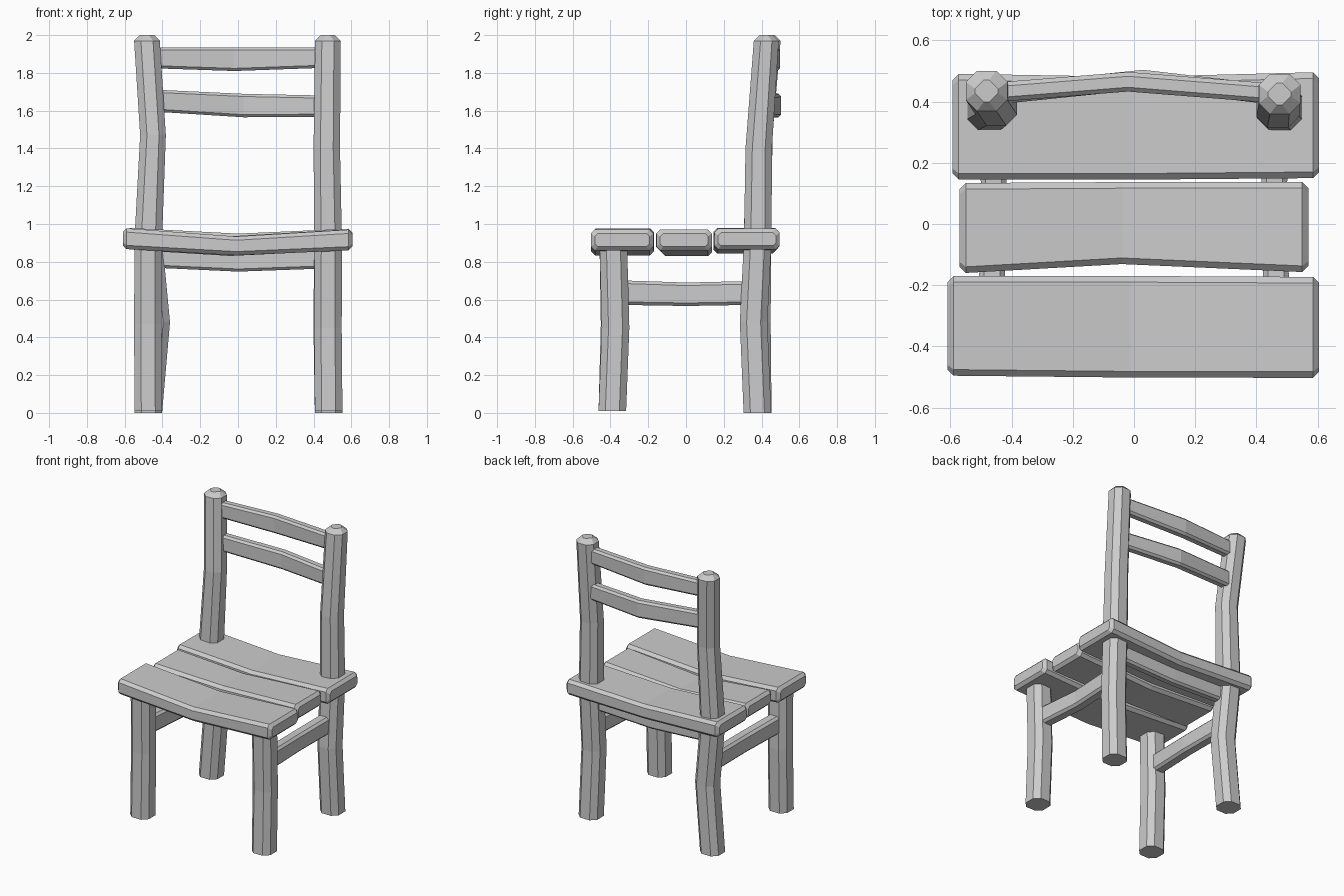
import bpy, bmesh

AXES = {'x': (0, 1, 2), 'y': (1, 0, 2), 'z': (2, 0, 1)}


def beam(name, axis, stations, chamfer, bevel=(0, 0)):
    """Chamfered bar along an axis; stations = (x, y, z, half_u, half_v)."""
    m, u, v = AXES[axis]
    rings = [(list(s[:3]), s[3], s[4], chamfer) for s in stations]
    # bevelled ends: an inset cap ring, with the full ring pulled inward
    for i, e, d in ((0, bevel[0], 1), (-1, bevel[1], -1)):
        if e:
            p, a, b, c = rings[i]
            inner = list(p)
            inner[m] += d * e
            rings[i] = (inner, a, b, c)
            cap = (p, a - e, b - e, c * 0.8)
            rings.insert(0 if i == 0 else len(rings), cap)
    bm = bmesh.new()
    loops = []
    for p, a, b, c in rings:
        loop = []
        for du, dv in ((a, c - b), (a, b - c), (a - c, b), (c - a, b),
                       (-a, b - c), (-a, c - b), (c - a, -b), (a - c, -b)):
            co = list(p)
            co[u] += du
            co[v] += dv
            loop.append(bm.verts.new(co))
        loops.append(loop)
    for r, s in zip(loops, loops[1:]):
        for i in range(8):
            j = (i + 1) % 8
            bm.faces.new((r[i], r[j], s[j], s[i]))
    bm.faces.new(loops[0])
    bm.faces.new(loops[-1])
    bmesh.ops.recalc_face_normals(bm, faces=bm.faces)
    mesh = bpy.data.meshes.new(name)
    bm.to_mesh(mesh)
    bm.free()
    ob = bpy.data.objects.new(name, mesh)
    bpy.context.collection.objects.link(ob)
    return ob


H = 0.073  # half thickness of legs

# back posts, running from floor to top
beam("back_post_left", 'z', [
    (-0.475, 0.38, 0.0, H, H), (-0.433, 0.375, 0.48, H, H),
    (-0.475, 0.378, 0.92, H, H), (-0.450, 0.39, 1.47, 0.068, 0.068),
    (-0.482, 0.435, 2.0, 0.068, 0.066)], 0.036, (0, 0.03))
beam("back_post_right", 'z', [
    (0.48, 0.378, 0.0, H, H), (0.472, 0.358, 0.48, H, H),
    (0.477, 0.38, 0.92, H, H), (0.470, 0.385, 1.40, 0.07, 0.07),
    (0.476, 0.425, 2.0, 0.068, 0.066)], 0.036, (0, 0.03))

# front legs
beam("front_leg_left", 'z', [
    (-0.475, -0.39, 0.01, H, H), (-0.477, -0.378, 0.47, H, H),
    (-0.475, -0.385, 0.90, H, H)], 0.036)
beam("front_leg_right", 'z', [
    (0.48, -0.39, 0.01, H, H), (0.476, -0.373, 0.45, H, H),
    (0.478, -0.385, 0.90, H, H)], 0.036)

# three sagging seat planks
beam("seat_plank_front", 'x', [
    (-0.61, -0.333, 0.922, 0.163, 0.055), (-0.01, -0.336, 0.884, 0.166, 0.05),
    (0.605, -0.338, 0.915, 0.165, 0.055)], 0.02, (0.02, 0.02))
beam("seat_plank_middle", 'x', [
    (-0.57, -0.013, 0.915, 0.147, 0.053), (-0.04, 0.003, 0.883, 0.134, 0.052),
    (0.57, -0.01, 0.915, 0.147, 0.055)], 0.02, (0.02, 0.02))
beam("seat_plank_back", 'x', [
    (-0.593, 0.318, 0.924, 0.173, 0.055), (0.0, 0.313, 0.897, 0.168, 0.052),
    (0.605, 0.323, 0.92, 0.173, 0.055)], 0.02, (0.02, 0.02))

# curved slats between the back posts
beam("back_slat_top", 'x', [
    (-0.46, 0.43, 1.88, 0.032, 0.055), (-0.02, 0.465, 1.872, 0.032, 0.062),
    (0.46, 0.427, 1.881, 0.032, 0.054)], 0.014)
beam("back_slat_lower", 'x', [
    (-0.46, 0.422, 1.654, 0.032, 0.058), (0.03, 0.472, 1.627, 0.032, 0.062),
    (0.46, 0.422, 1.624, 0.032, 0.056)], 0.014)

# rail under the seat between the back posts
beam("back_seat_rail", 'x', [
    (-0.45, 0.368, 0.825, 0.032, 0.056), (0.0, 0.373, 0.806, 0.032, 0.058),
    (0.45, 0.368, 0.82, 0.032, 0.056)], 0.014)

# side rails between front legs and back posts
for side, sx in (("left", -1), ("right", 1)):
    beam("side_rail_" + side, 'y', [
        (sx * 0.475, -0.36, 0.637, 0.042, 0.065),
        (sx * 0.455, 0.0, 0.628, 0.042, 0.062),
        (sx * 0.465, 0.35, 0.635, 0.042, 0.063)], 0.016)
